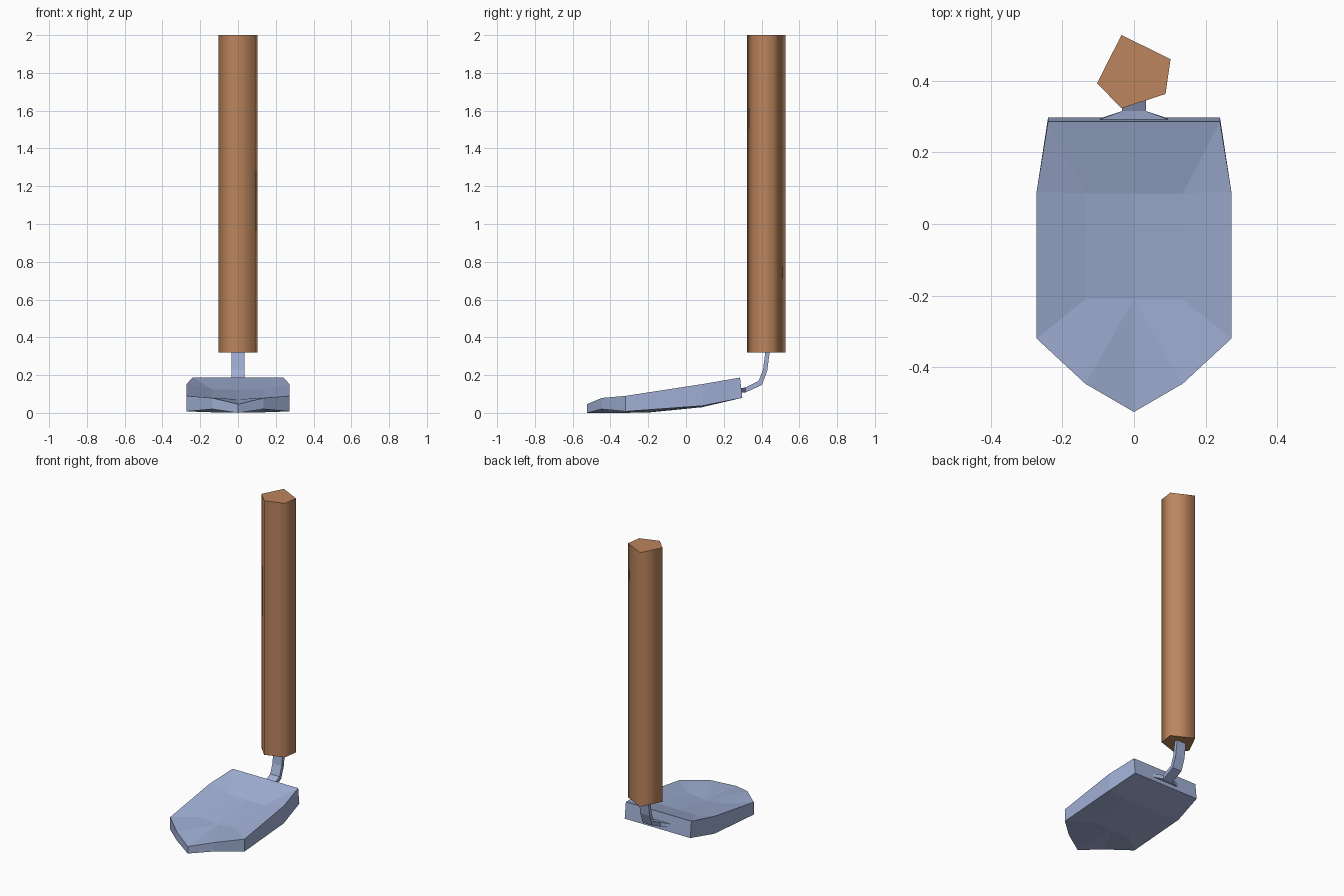
import bpy, bmesh

if "Cube" in bpy.data.objects:
    bpy.data.objects.remove(bpy.data.objects["Cube"])


def material(name, rgb):
    m = bpy.data.materials.new(name)
    m.diffuse_color = (*rgb, 1)
    m.use_nodes = True
    m.node_tree.nodes["Principled BSDF"].inputs["Base Color"].default_value = m.diffuse_color
    return m


STEEL = material("blue_grey_steel", (0.352, 0.429, 0.658))
WOOD = material("brown_wood", (0.50, 0.235, 0.11))


def build(name, verts, faces, mat):
    me = bpy.data.meshes.new(name)
    me.from_pydata(verts, [], faces)
    me.materials.append(mat)
    bm = bmesh.new()
    bm.from_mesh(me)
    bmesh.ops.recalc_face_normals(bm, faces=bm.faces)
    bm.to_mesh(me)
    bm.free()
    ob = bpy.data.objects.new(name, me)
    bpy.context.collection.objects.link(ob)
    return ob


def loft(name, rings, mat):
    """Join equal-sized rings of points into a capped solid."""
    n = len(rings[0])
    verts = [p for r in rings for p in r]
    faces = [(k * n + i, k * n + (i + 1) % n, (k + 1) * n + (i + 1) % n, (k + 1) * n + i)
             for k in range(len(rings) - 1) for i in range(n)]
    faces += [tuple(range(n)), tuple(range(len(verts) - n, len(verts)))]
    return build(name, verts, faces, mat)


# Handle: irregular five-sided pole, smooth around, flat caps
section = [(-0.035, 0.528), (0.102, 0.460), (0.088, 0.363), (-0.035, 0.323), (-0.103, 0.393)]
handle = loft("handle", [[(x, y, z) for x, y in section] for z in (0.32, 2.0)], WOOD)
for p in handle.data.polygons:
    p.use_smooth = abs(p.normal.z) < 0.5

# Neck: flared at the blade, bending up into the handle
# (half width, lower/outer y z, upper/inner y z)
path = [(0.115, 0.288, 0.108, 0.285, 0.130),
        (0.034, 0.315, 0.108, 0.315, 0.135),
        (0.034, 0.402, 0.148, 0.385, 0.170),
        (0.034, 0.430, 0.222, 0.408, 0.230),
        (0.034, 0.443, 0.322, 0.420, 0.322)]
loft("neck", [[(-w, y0, z0), (w, y0, z0), (w, y1, z1), (-w, y1, z1)]
              for w, y0, z0, y1, z1 in path], STEEL)

# Blade: dished top and rounded underside sharing one layout.
# Half layout: x, y, top z, bottom z
half = [(0.240, 0.292, 0.187, 0.080),    # 0 back corner
        (0.272, 0.090, 0.153, 0.038),    # 1 shoulder
        (0.272, -0.320, 0.090, 0.008),   # 2 front side
        (0.136, -0.446, 0.079, 0.020),   # 3 front slope
        (0.136, 0.085, 0.125, 0.030),    # 4 inner back
        (0.136, -0.210, 0.085, 0.003),   # 5 inner front
        (0.0, -0.525, 0.046, 0.0),       # 6 tip
        (0.0, -0.210, 0.072, 0.001),     # 7 inner centre
        (0.0, 0.085, 0.122, 0.030),      # 8 centre back
        (0.0, 0.292, 0.187, 0.080)]      # 9 back middle
patches = [(0, 4, 8, 9), (0, 1, 4), (1, 2, 5, 4), (4, 5, 7, 8),
           (2, 3, 5), (5, 3, 7), (7, 3, 6)]
rim = [9, 0, 1, 2, 3, 6]
n = len(half)
verts = [(x, y + (-0.006 if y > 0.2 else 0), t) for x, y, t, b in half]
verts += [(x, y + (0.006 if y > 0.2 else 0), b) for x, y, t, b in half]
faces = patches + [tuple(i + n for i in f) for f in patches]
faces += [(a, b, b + n, a + n) for a, b in zip(rim, rim[1:])]
# mirror the half and weld the seam
m = len(verts)
verts += [(-x, y, z) for x, y, z in verts]
faces += [tuple(i + m for i in f) for f in faces]
weld = [i - m if i >= m and verts[i][0] == 0 else i for i in range(2 * m)]
faces = [tuple(weld[i] for i in f) for f in faces]
used = sorted({i for f in faces for i in f})
index = {v: k for k, v in enumerate(used)}
build("blade", [verts[i] for i in used], [tuple(index[i] for i in f) for f in faces], STEEL)
